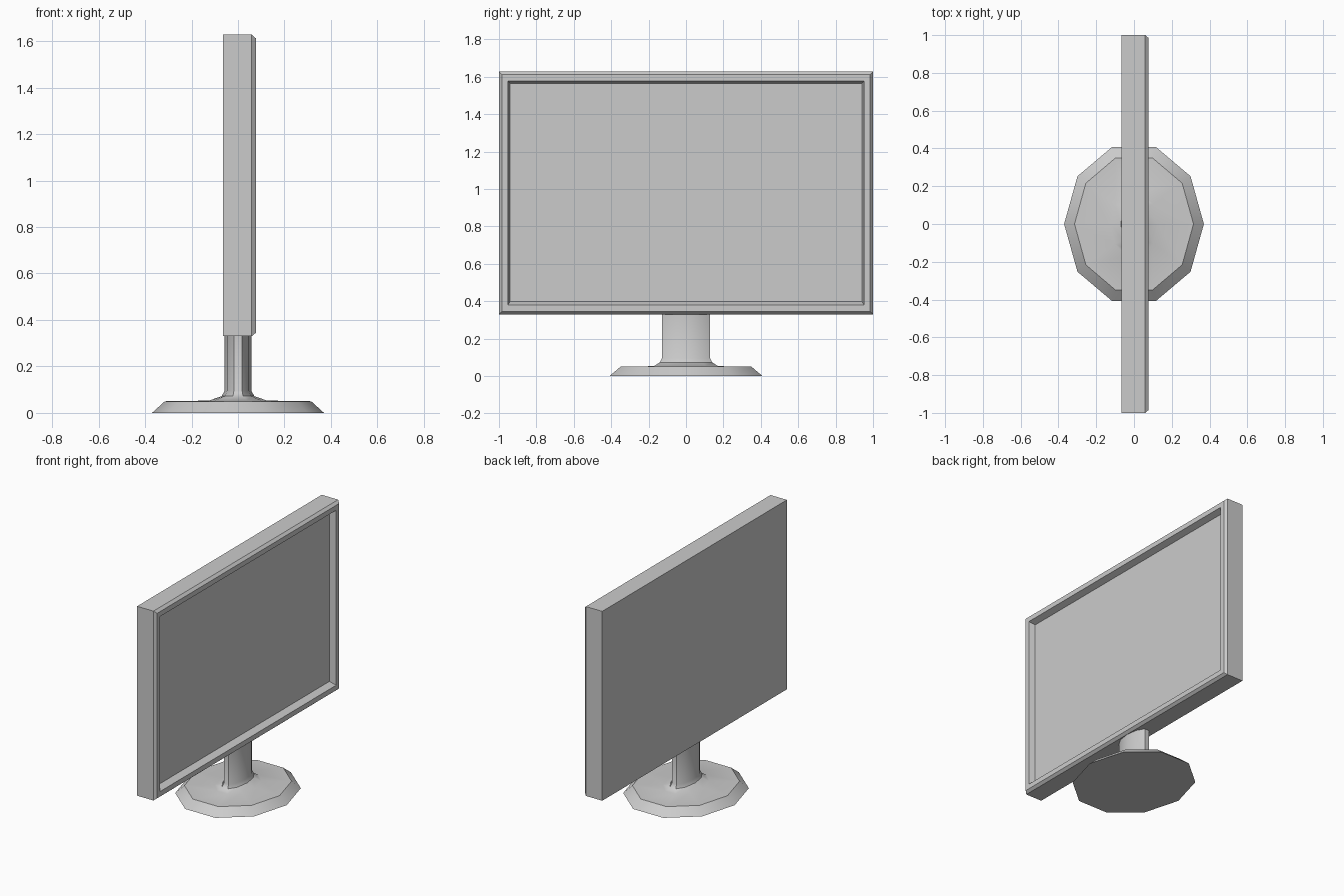
import bpy, bmesh, math

if "Cube" in bpy.data.objects:
    bpy.data.objects.remove(bpy.data.objects["Cube"])


def loft(name, rings):
    """Skin a stack of equal-length point rings and cap both ends."""
    bm = bmesh.new()
    loops = [[bm.verts.new(p) for p in ring] for ring in rings]
    n = len(loops[0])
    for a, b in zip(loops, loops[1:]):
        for i in range(n):
            j = (i + 1) % n
            bm.faces.new((a[i], a[j], b[j], b[i]))
    bm.faces.new(loops[0][::-1])
    bm.faces.new(loops[-1])
    bmesh.ops.recalc_face_normals(bm, faces=bm.faces)
    mesh = bpy.data.meshes.new(name)
    bm.to_mesh(mesh)
    bm.free()
    obj = bpy.data.objects.new(name, mesh)
    bpy.context.collection.objects.link(obj)
    return obj


def rect(x, half_y, z0, z1):
    return [(x, -half_y, z0), (x, half_y, z0), (x, half_y, z1), (x, -half_y, z1)]


def oval(rx, ry, z, sides=10):
    step = 2 * math.pi / sides
    return [(rx * math.cos(i * step), ry * math.sin(i * step), z) for i in range(sides)]


# Monitor: flat back, chamfered bezel, recessed screen facing +x
loft("monitor", [
    rect(-0.065, 1.0, 0.33, 1.628),
    rect(0.059, 1.0, 0.33, 1.628),
    rect(0.077, 0.985, 0.345, 1.612),
    rect(0.077, 0.953, 0.379, 1.578),
    rect(0.035, 0.94, 0.399, 1.563),
])

# Stand: ten-sided oval foot flaring up into the neck
stand = loft("stand", [
    oval(0.37, 0.43, 0.0),
    oval(0.315, 0.368, 0.05),
    oval(0.125, 0.18, 0.053),
    oval(0.07, 0.149, 0.072),
    oval(0.058, 0.135, 0.095),
    oval(0.058, 0.135, 0.335),
])
bpy.ops.object.select_all(action='DESELECT')
stand.select_set(True)
bpy.context.view_layer.objects.active = stand
bpy.ops.object.shade_smooth_by_angle(angle=math.radians(35))
